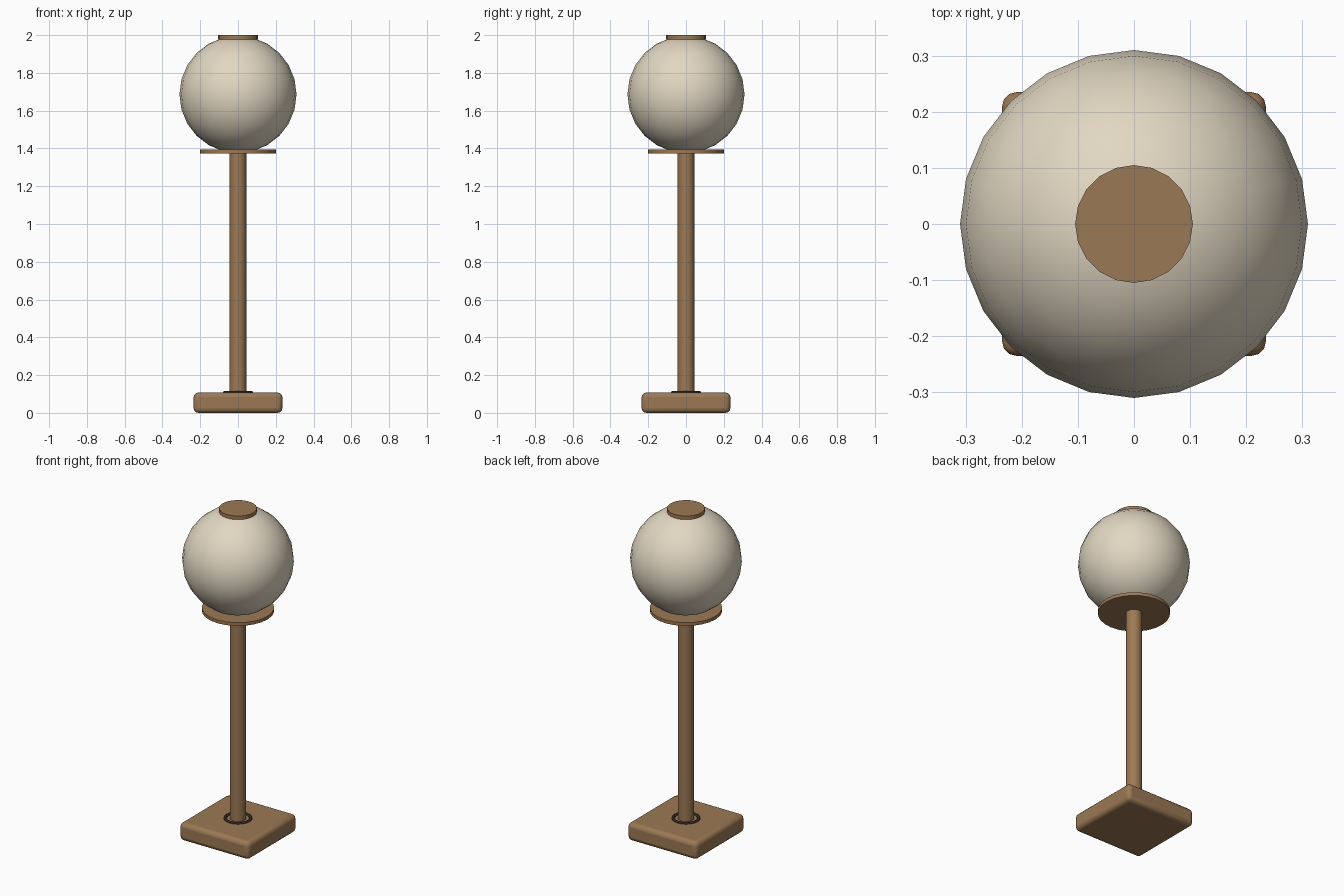
import bpy, math

cube = bpy.data.objects.get("Cube")
if cube:
    bpy.data.objects.remove(cube, do_unlink=True)


def material(name, rgb):
    mat = bpy.data.materials.new(name)
    mat.use_nodes = True
    colour = (*rgb, 1)
    mat.diffuse_color = colour
    mat.node_tree.nodes["Principled BSDF"].inputs["Base Color"].default_value = colour
    return mat


wood = material("warm wood", (0.33, 0.19, 0.09))
cream = material("cream glass", (0.76, 0.68, 0.54))
dark = material("dark metal", (0.03, 0.02, 0.015))


def finish(name, mat, angle=40):
    obj = bpy.context.object
    obj.name = name
    obj.data.materials.append(mat)
    bpy.ops.object.shade_smooth_by_angle(angle=math.radians(angle))
    return obj


def disc(name, radius, bottom, top, sides):
    bpy.ops.mesh.primitive_cylinder_add(vertices=sides, radius=radius, depth=top - bottom,
                                        location=(0, 0, (bottom + top) / 2))
    return finish(name, wood)


# Square foot with rounded edges
bpy.ops.mesh.primitive_cube_add(size=1, location=(0, 0, 0.054))
bpy.context.object.scale = (0.47, 0.47, 0.108)
bpy.ops.object.transform_apply(location=False, rotation=False, scale=True)
base = finish("base", wood, 60)
bevel = base.modifiers.new("Rounded edges", "BEVEL")
bevel.width = 0.025
bevel.segments = 3

# Collar where the post meets the foot
bpy.ops.mesh.primitive_torus_add(major_radius=0.07, minor_radius=0.009, major_segments=32,
                                 minor_segments=8, location=(0, 0, 0.108))
finish("collar_ring", dark, 60)

# Post, lamp seat and top cap
disc("post", 0.045, 0.1, 1.38, 20)
disc("globe_seat", 0.2, 1.374, 1.394, 24)
disc("top_cap", 0.105, 1.978, 2.0, 20)

# Globe shade
bpy.ops.mesh.primitive_uv_sphere_add(segments=24, ring_count=12, radius=0.31,
                                     location=(0, 0, 1.686))
finish("globe", cream, 60)
